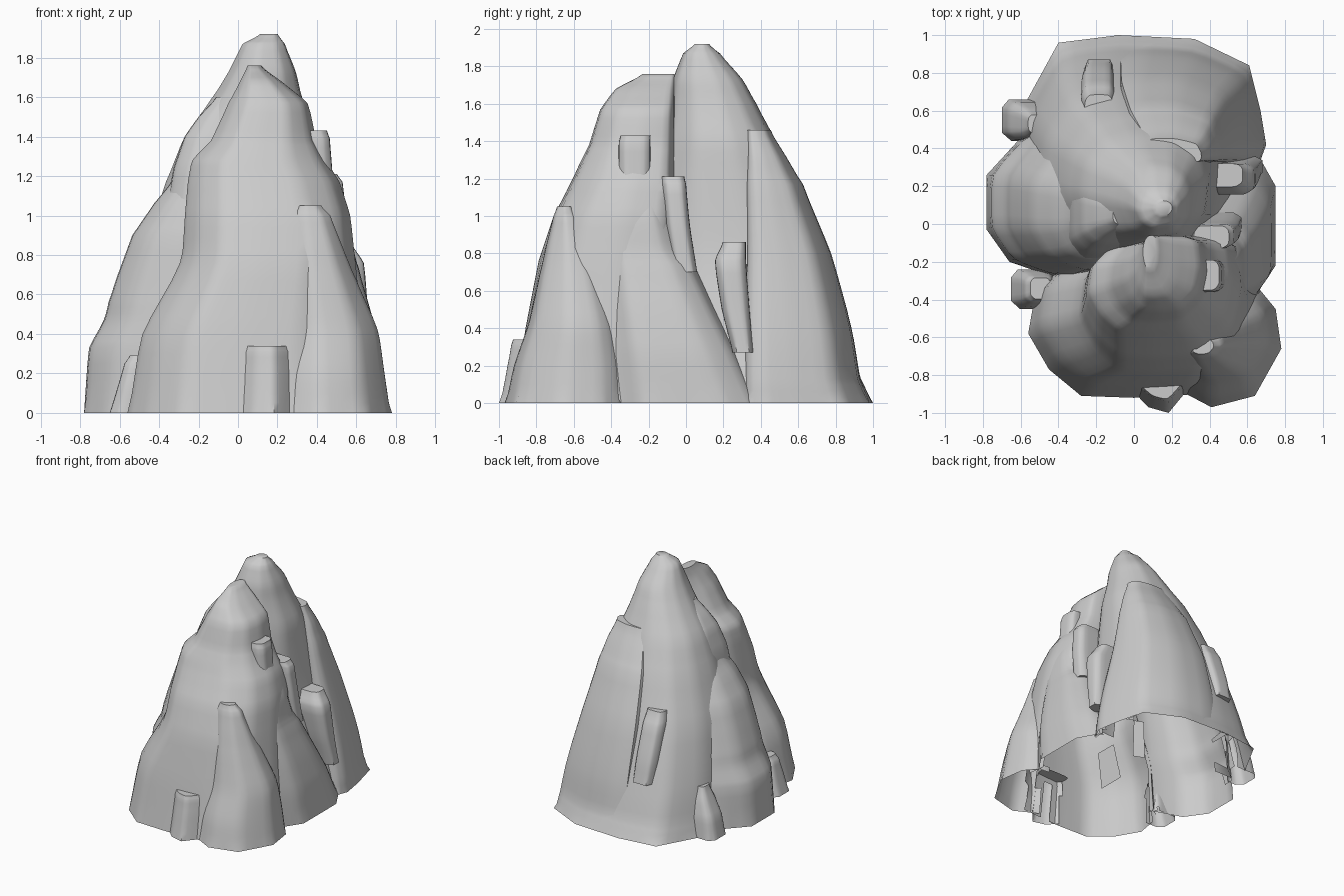
import bpy
import bmesh
from math import radians, hypot

cube = bpy.data.objects.get("Cube")
if cube:
    bpy.data.objects.remove(cube, do_unlink=True)

STEPS = 4
rocks = []

stone = bpy.data.materials.new("stone_grey")
stone.use_nodes = True
grey = (0.6, 0.6, 0.6, 1)
stone.diffuse_color = grey
stone.node_tree.nodes["Principled BSDF"].inputs["Base Color"].default_value = grey

# Default footprint for boulders and slabs
BLOCK = [(1, -.6), (1, .6), (.7, 1), (-.7, 1), (-1, .6), (-1, -.6), (-.6, -1), (.6, -1)]


def lerp(a, b, t):
    return tuple(p + (q - p) * t for p, q in zip(a, b))


def rock(name, rings, outline=BLOCK, rounding=0.5):
    """Register a lofted rock: a convex counter-clockwise footprint, fitted to
    rings of (z, x min, x max, y min, y max) and rounded towards the top."""
    xs, ys = zip(*outline)
    unit = [(2 * (x - min(xs)) / (max(xs) - min(xs)) - 1,
             2 * (y - min(ys)) / (max(ys) - min(ys)) - 1) for x, y in outline]
    rocks.append(dict(name=name, rings=rings, unit=unit, rounding=rounding))


def box(ring):
    """Centre and half sizes of a ring."""
    z, left, right, front, back = ring
    return (left + right) / 2, (front + back) / 2, (right - left) / 2, (back - front) / 2


def section(spec, z):
    """Unit footprint at a height."""
    low, high = spec["rings"][0][0], spec["rings"][-1][0]
    t = spec["rounding"] * (z - low) / (high - low)
    return [lerp((u, v), (u / hypot(u, v), v / hypot(u, v)), t) for u, v in spec["unit"]]


def inside(spec, point):
    """Is the point well inside a rock?"""
    rings = spec["rings"]
    for low, high in zip(rings, rings[1:]):
        if low[0] <= point.z <= high[0]:
            ring = lerp(low, high, (point.z - low[0]) / (high[0] - low[0]))
            cx, cy, rx, ry = box(ring)
            u, v = (point.x - cx) / rx / .96, (point.y - cy) / ry / .96
            if max(abs(u), abs(v)) > 1:
                return False
            loop = section(spec, point.z)
            return all((c - a) * (v - b) >= (d - b) * (u - a)
                       for (a, b), (c, d) in zip(loop, loop[1:] + loop[:1]))
    return False


def build(spec):
    rings = [lerp(a, b, s / STEPS) for a, b in zip(spec["rings"], spec["rings"][1:])
             for s in range(STEPS)] + [spec["rings"][-1]]
    bm = bmesh.new()
    loops = []
    for ring in rings:
        cx, cy, rx, ry = box(ring)
        unit = section(spec, ring[0])
        points = [lerp(a, b, s / STEPS) for a, b in zip(unit, unit[1:] + unit[:1])
                  for s in range(STEPS)]
        loops.append([bm.verts.new((cx + rx * u, cy + ry * v, ring[0])) for u, v in points])
    count = len(loops[0])
    for low, high in zip(loops, loops[1:]):
        for i in range(count):
            j = (i + 1) % count
            bm.faces.new((low[i], low[j], high[j], high[i]))
    bm.faces.new(loops[-1])
    # Slabs above the ground are closed; the mound itself is an open shell
    if rings[0][0] > 0:
        bm.faces.new(loops[0][::-1])
    # Soften the corners but keep the foot and the heights
    worn = [v for loop in loops[1:] for v in loop]
    for _ in range(2):
        bmesh.ops.smooth_vert(bm, verts=worn, factor=0.5, use_axis_x=True, use_axis_y=True)
    # Remove faces buried in neighbouring rocks, leaving one hollow mound
    others = [r for r in rocks if r is not spec]
    holders = {v: {r["name"] for r in others if inside(r, v.co)} for v in bm.verts}
    buried = [f for f in bm.faces if set.intersection(*(holders[v] for v in f.verts))]
    bmesh.ops.delete(bm, geom=buried, context="FACES")
    mesh = bpy.data.meshes.new(spec["name"])
    bm.to_mesh(mesh)
    bm.free()
    mesh.materials.append(stone)
    for poly in mesh.polygons:
        poly.use_smooth = True
    mesh.set_sharp_from_angle(angle=radians(50))
    obj = bpy.data.objects.new(spec["name"], mesh)
    bpy.context.collection.objects.link(obj)


# Main peak at the back
rock("back_peak", [
    (0, -.6, .66, -.3, 1), (.13, -.59, .64, -.3, .94), (.4, -.57, .56, -.3, .86),
    (.8, -.5, .46, -.26, .73), (1.17, -.37, .42, -.2, .59), (1.4, -.28, .4, -.14, .49),
    (1.6, -.13, .33, -.1, .38), (1.73, -.05, .3, -.08, .31),
    (1.87, .02, .24, -.02, .18), (1.92, .12, .2, .05, .12)],
    [(.62, .1), (.66, .5), (.61, .84), (.32, .98), (-.08, 1), (-.4, .96),
     (-.57, .65), (-.6, .3), (-.5, -.15), (-.1, -.3), (.4, -.2)], 1)
rock("upper_left_knob", [
    (1, -.37, .1, -.2, .32), (1.24, -.34, .1, -.17, .28), (1.4, -.29, .1, -.12, .23),
    (1.5, -.22, .1, -.07, .18), (1.6, -.12, .1, -.02, .14)], BLOCK, 1)

# Front peak with its steep ridge
rock("front_peak", [
    (0, -.56, .68, -.92, -.1), (.4, -.5, .64, -.86, -.09), (.76, -.29, .6, -.79, -.07),
    (1, -.275, .575, -.71, -.06), (1.17, -.26, .52, -.62, -.06), (1.28, -.24, .45, -.57, -.06),
    (1.38, -.14, .4, -.52, -.06), (1.57, -.05, .36, -.46, -.06), (1.68, .01, .22, -.38, -.06),
    (1.76, .05, .11, -.22, -.06)],
    [(.68, -.45), (.64, -.15), (.4, -.1), (0, -.1), (-.35, -.2), (-.52, -.35),
     (-.56, -.58), (-.45, -.77), (-.28, -.91), (0, -.92), (.35, -.9), (.6, -.72)], .15)

# Shoulders around the two peaks
rock("left_shoulder", [
    (0, -.78, .1, -.29, .5), (.33, -.76, .1, -.28, .5), (.47, -.68, .1, -.28, .5),
    (.6, -.65, .1, -.27, .48), (.9, -.54, .1, -.25, .43), (1.06, -.43, .1, -.22, .38),
    (1.18, -.33, .05, -.15, .3)],
    [(.1, -.25), (.1, .5), (-.56, .5), (-.78, .26), (-.78, -.03), (-.66, -.2), (-.4, -.29)], .3)
rock("back_right_shoulder", [
    (0, -.1, .7, .3, 1), (.13, -.1, .69, .3, .94), (.4, -.1, .64, .3, .9),
    (.8, -.1, .54, .31, .79), (1.17, -.05, .46, .31, .63), (1.32, 0, .42, .32, .54),
    (1.46, .05, .36, .32, .45)],
    [(-.1, .3), (.66, .31), (.7, .42), (.67, .6), (.61, .84), (.32, .98), (-.1, 1)], .3)
rock("right_shoulder", [
    (0, .1, .75, -.5, .42), (.27, .1, .73, -.5, .29), (.5, .1, .68, -.5, .17),
    (.74, .1, .61, -.5, .05), (.82, .15, .59, -.49, -.02), (1, .15, .565, -.46, -.08),
    (1.2, .15, .48, -.42, -.12)],
    [(.1, -.5), (.58, -.5), (.67, -.34), (.75, -.22), (.75, .2), (.66, .36), (.5, .42), (.1, .42)],
    .2)
rock("front_right_shoulder", [
    (0, .22, .78, -.97, -.33), (.2, .23, .75, -.93, -.34), (.42, .25, .72, -.85, -.38),
    (.68, .26, .6, -.79, -.46), (.85, .27, .53, -.75, -.52), (1, .28, .47, -.71, -.58),
    (1.05, .31, .42, -.69, -.61)],
    [(.66, -.34), (.3, -.33), (.22, -.5), (.22, -.87), (.41, -.97), (.64, -.91),
     (.78, -.66), (.75, -.45)], .3)

# Boulders at the foot
rock("front_boulder", [
    (0, -.02, .29, -1, -.75), (.2, 0, .28, -.96, -.75),
    (.31, .01, .27, -.94, -.75), (.34, .02, .26, -.93, -.75)],
    [(.29, -.87), (.29, -.75), (0, -.75), (0, -.87), (.09, -.97), (.19, -1)], 0)
rock("left_boulder", [
    (0, -.65, -.42, -.45, -.24), (.14, -.61, -.42, -.44, -.25),
    (.25, -.58, -.42, -.42, -.27), (.29, -.55, -.44, -.4, -.28)])
rock("back_left_boulder", [
    (0, -.7, -.45, .44, .66), (.16, -.67, -.45, .44, .65),
    (.28, -.61, -.45, .45, .62), (.38, -.56, -.46, .48, .58)])

# Slabs wedged into the slopes
rock("upper_right_slab", [
    (1.2, .3, .48, -.36, -.19), (1.39, .3, .465, -.36, -.19),
    (1.43, .3, .45, -.35, -.19)], BLOCK, 0)
rock("tall_right_slab", [
    (.7, .3, .57, -.07, .06), (.95, .3, .555, -.11, .02),
    (1.17, .3, .53, -.13, 0), (1.21, .32, .5, -.13, -.01)], BLOCK, 0)
rock("lower_right_slab", [
    (.27, .4, .68, .25, .36), (.5, .4, .66, .19, .34),
    (.76, .38, .64, .15, .32), (.86, .38, .57, .2, .32)], BLOCK, 0)
rock("back_slab", [
    (.42, -.27, -.1, .55, .87), (.6, -.28, -.1, .53, .83),
    (.85, -.28, -.1, .5, .74), (.95, -.26, -.11, .5, .68)], BLOCK, 0)

for spec in rocks:
    build(spec)
